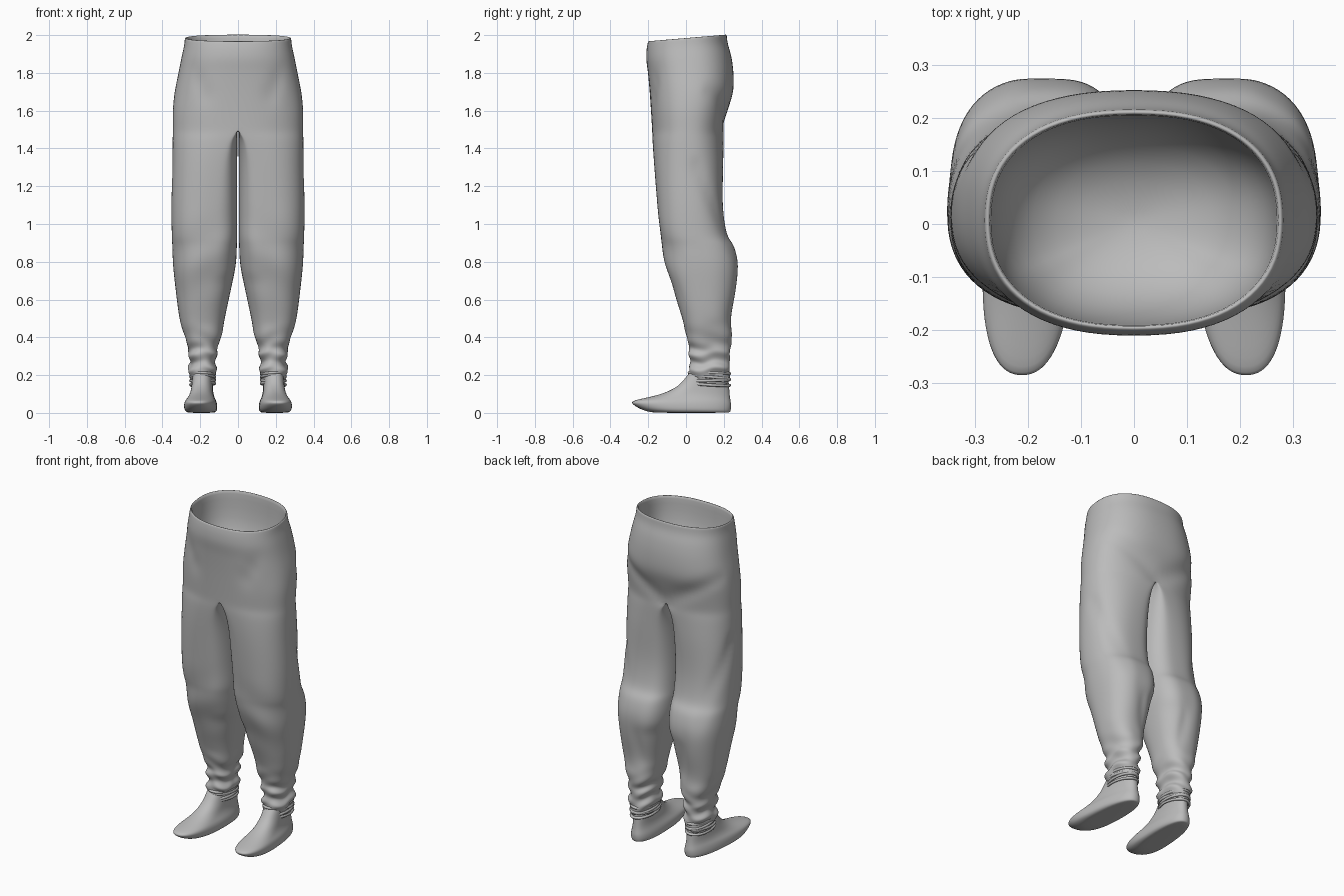
import bpy, math

cube = bpy.data.objects.get("Cube")
if cube:
    bpy.data.objects.remove(cube, do_unlink=True)

mat = bpy.data.materials.new("plain grey cloth")
mat.use_nodes = True
grey = (0.5, 0.5, 0.5, 1)
mat.diffuse_color = grey
mat.node_tree.nodes["Principled BSDF"].inputs["Base Color"].default_value = grey
mat.node_tree.nodes["Principled BSDF"].inputs["Roughness"].default_value = 0.8

HALF = 20       # segments along the outer half of a ring
CROTCH = 1.5


def spow(v, p):
    return math.copysign(abs(v) ** p, v)


def bell(v, width):
    return math.exp(-(v / width) ** 2)


def dense(rows, steps):
    """Smoothly resample a table of ring sizes."""
    out = []
    for i in range(len(rows) - 1):
        quad = [rows[max(i - 1, 0)], rows[i], rows[i + 1], rows[min(i + 2, len(rows) - 1)]]
        for k in range(steps):
            t = k / steps
            out.append([b + t / 2 * (c - a + t * (2 * a - 5 * b + 4 * c - d + t * (3 * (b - c) + d - a)))
                        for a, b, c, d in zip(*quad)])
    return out + [list(rows[-1])]


def ring(row, closed, widest=0.5, p=0.85, p_in=0.85):
    """Ring from front round the outside to the back, then back along the inside."""
    z, xi, xs, xo, yf, yb = row
    ym = yf + widest * (yb - yf)
    pts = []
    for k in range(2 * HALF if closed else HALF + 1):
        a = -math.pi / 2 + math.pi * k / HALF
        c, s = math.cos(a), math.sin(a)
        if k in (0, HALF):
            c = 0
        x = xs + (xo - xs) * spow(c, p) if c >= 0 else xs + (xs - xi) * spow(c, p_in)
        y = ym + (yb - ym if s > 0 else ym - yf) * spow(s, p)
        pts.append((x, y, z))
    return pts


def loft(name, rings, fix, cap_bottom=False, cap_top=False):
    verts, faces, starts = [], [], []
    for r in rings:
        starts.append(len(verts))
        verts += [fix(*v) for v in r]
    for i in range(len(rings) - 1):
        n, a, b = len(rings[i]), starts[i], starts[i + 1]
        closed = n == len(rings[i + 1]) == 2 * HALF
        for k in range(n if closed else HALF):
            j = (k + 1) % n
            faces.append((a + k, a + j, b + j, b + k))
    if cap_bottom:
        faces.append(tuple(reversed(range(len(rings[0])))))
    if cap_top:
        faces.append(tuple(range(starts[-1], len(verts))))
    me = bpy.data.meshes.new(name)
    me.from_pydata(verts, [], faces)
    me.materials.append(mat)
    me.shade_smooth()
    ob = bpy.data.objects.new(name, me)
    bpy.context.collection.objects.link(ob)
    mirror = ob.modifiers.new("mirror", 'MIRROR')
    mirror.merge_threshold = 0.0008
    sub = ob.modifiers.new("smooth", 'SUBSURF')
    sub.levels = sub.render_levels = 1
    return ob


# Trousers: z, inner x, seam x, outer x, front y, back y
trouser_rows = [
    (.16, .13, .187, .245, .03, .222), (.205, .12, .187, .255, .02, .23),
    (.235, .108, .187, .268, .012, .235), (.27, .125, .188, .248, .028, .225),
    (.31, .105, .187, .265, .008, .238), (.345, .112, .185, .262, .02, .23),
    (.4, .088, .185, .28, 0, .245), (.5, .07, .19, .31, -.02, .238),
    (.65, .038, .185, .33, -.068, .265), (.78, .012, .18, .344, -.105, .277),
    (.88, .006, .175, .348, -.125, .255), (.95, .004, .17, .351, -.138, .216),
    (1.1, .004, .16, .353, -.152, .195), (1.3, .004, .12, .348, -.168, .197),
    (1.43, .003, .06, .347, -.177, .2), (CROTCH, 0, 0, .346, -.18, .205),
    (1.6, 0, 0, .346, -.186, .222), (1.7, 0, 0, .336, -.193, .25),
    (1.8, 0, 0, .316, -.202, .252), (1.88, 0, 0, .3, -.211, .24),
    (1.94, 0, 0, .287, -.209, .222), (1.982, 0, 0, .282, -.202, .216)]

rings = []
for row in dense(trouser_rows, 3):
    if row[0] < CROTCH - .001:
        row[1] = max(row[1], .003)
        row[2] = max(row[2], row[1] + .01)
        rings.append(ring(row, True, p_in=.85 if row[0] < .7 else .6))
    else:
        row[1] = row[2] = 0
        rings.append(ring(row, abs(row[0] - CROTCH) < .001))

# Rolled hem and the hollow inside the waist: z, scale
for z, s in [(1.986, .98), (1.98, .955), (1.9, .95), (1.78, .9), (1.69, .7), (1.64, .35), (1.63, .03)]:
    rings.append(ring((z, 0, 0, .282 * s, .006 - .206 * s, .006 + .208 * s), False))


def cloth(x, y, z):
    """Soft folds, gathered ankles and a hem that drops to the front."""
    dx, dy = x - .187, y - .115
    if z < .5:
        ang = math.atan2(dy, dx)
        f = 1 + .05 * math.sin(z * 75 + 2 * math.sin(ang * 2)) * min(1, (.5 - z) / .15)
        return .187 + dx * f, .115 + dy * f, z + .008 * math.sin(3 * ang)
    nx = x
    if x > .2 and .7 < z < 1.35:
        # diagonal crease behind the knee
        nx -= .014 * bell(z - 1.2 + 2.2 * (y - .1), .05) * min(1, (x - .2) / .1)
    if y > .1 and 1.3 < z < 1.75:
        # fold below the seat
        y -= .016 * bell(z - 1.51 - .6 * x, .04)
    if y > .1 and .45 < z < .85:
        # vertical pleat at the calf
        y -= .012 * bell(x - .15 - .1 * (z - .6), .025) * bell(z - .62, .13)
    if y < -.08 and 1.5 < z < 1.9:
        # slanted fold at the hip
        y += .014 * bell(x - .2 - .28 * (z - 1.75), .025) * bell(z - 1.72, .09)
    if y < 0 and .55 < z < 1.1:
        y -= .006 * math.sin(z * 22 + x * 14) * bell(z - .8, .2)
    z += .085 * y * max(0, min(1, (z - 1.8) / .18))
    return nx, y, z


loft("trousers", rings, cloth, cap_top=True)

# Feet: soft slippers with raised, tapered toes
foot_rows = [
    (0, .135, .2, .265, -.16, .23), (.012, .118, .2, .284, -.222, .237),
    (.04, .115, .2, .286, -.275, .24), (.062, .12, .2, .281, -.285, .237),
    (.08, .13, .2, .27, -.212, .234), (.105, .14, .2, .26, -.115, .231),
    (.145, .145, .2, .255, -.04, .228), (.19, .148, .2, .252, 0, .222),
    (.24, .152, .2, .248, .04, .2)]
loft("feet", [ring(r, True, widest=.4) for r in dense(foot_rows, 2)],
     lambda x, y, z: (x - .06 * (y + .1), y, max(z, 0)), cap_bottom=True, cap_top=True)

# Cords wound round the ankles
for side, label in ((1, "left"), (-1, "right")):
    for i, (z, tilt) in enumerate([(.152, -.06), (.172, .03), (.19, -.1), (.21, -.02)]):
        bpy.ops.mesh.primitive_torus_add(
            major_radius=.085, minor_radius=.008, major_segments=40, minor_segments=8,
            location=(side * .187, .124, z), rotation=(tilt, side * (.06 - .04 * i), 0))
        cord = bpy.context.object
        cord.name = f"{label}_ankle_cord_{i + 1}"
        cord.scale = (.77, 1.24, 1)
        cord.data.materials.append(mat)
        cord.data.shade_smooth()
